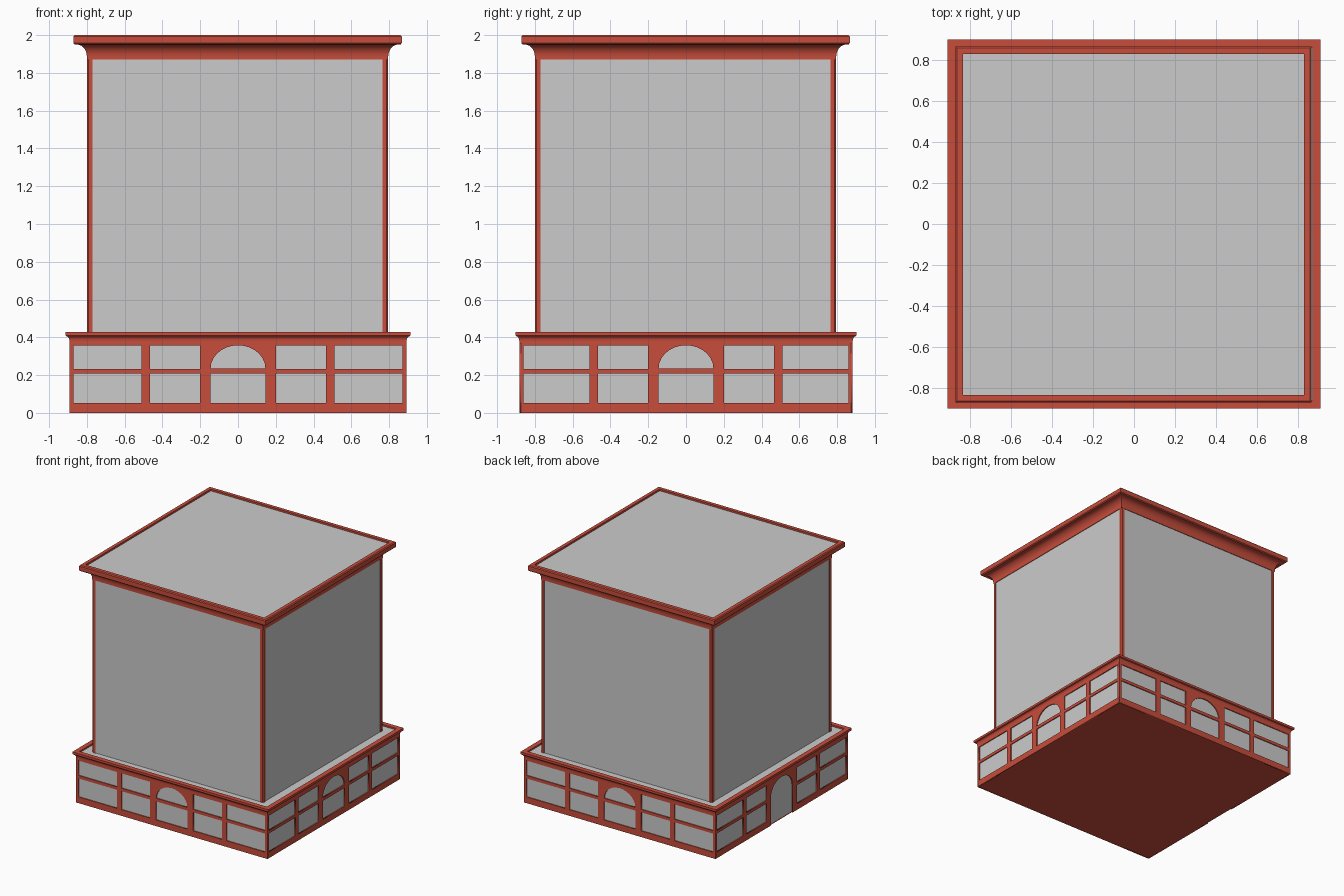
import bpy, bmesh, math
from mathutils import Matrix

if "Cube" in bpy.data.objects:
    bpy.data.objects.remove(bpy.data.objects["Cube"])

red = bpy.data.materials.new("red_trim")
red.diffuse_color = (0.58, 0.075, 0.045, 1)
red.use_nodes = True
red.node_tree.nodes["Principled BSDF"].inputs["Base Color"].default_value = red.diffuse_color

HX, HY = 0.8925, 0.8825      # half size of the ground floor
CX, T = -0.0025, 0.7975      # tower centre and half width
D = 0.008                    # depth of the trim over the grey walls


def finish(name, bm, mat=None):
    bmesh.ops.recalc_face_normals(bm, faces=bm.faces)
    me = bpy.data.meshes.new(name)
    bm.to_mesh(me)
    bm.free()
    if mat:
        me.materials.append(mat)
    me.shade_smooth()
    me.set_sharp_from_angle(angle=math.radians(30))
    ob = bpy.data.objects.new(name, me)
    bpy.context.collection.objects.link(ob)
    return ob


def box(name, hx, hy, z0, z1, c=0.0, mat=None):
    bm = bmesh.new()
    m = Matrix.Translation((c, c, (z0 + z1) / 2)) @ Matrix.Diagonal((2 * hx, 2 * hy, z1 - z0, 1))
    bmesh.ops.create_cube(bm, size=1, matrix=m)
    return finish(name, bm, mat)


def moulding(name, profile, hx, hy, c=0.0):
    """Sweep a closed (offset, z) profile round a mitred rectangle."""
    bm = bmesh.new()
    rings = [[bm.verts.new((c + sx * (hx + o), c + sy * (hy + o), z)) for o, z in profile]
             for sx, sy in ((-1, -1), (1, -1), (1, 1), (-1, 1))]
    n = len(profile)
    for i in range(4):
        a, b = rings[i], rings[(i + 1) % 4]
        for j in range(n):
            k = (j + 1) % n
            bm.faces.new((a[j], b[j], b[k], a[k]))
    return finish(name, bm, red)


def cove(w, z0, h, n=7):
    return [(w * (1 - math.cos(t)), z0 + h * math.sin(t))
            for t in (math.pi / 2 * i / n for i in range(n + 1))]


def rect(x0, x1, z0, z1):
    return [(x0, z0), (x1, z0), (x1, z1), (x0, z1)]


def arch(z0, n=14):
    pts = [(-0.145, z0), (0.145, z0)]
    return pts + [(0.145 * math.cos(math.pi * i / n), 0.235 + 0.123 * math.sin(math.pi * i / n))
                  for i in range(n + 1)][(1 if z0 == 0.235 else 0):(-1 if z0 == 0.235 else None)]


def window_frame(name, k, half, dist, door):
    """Pierced wall sheet, made as a filled flat curve with holes."""
    cu = bpy.data.curves.new(name, 'CURVE')
    cu.dimensions, cu.fill_mode, cu.extrude = '2D', 'BOTH', D / 2
    w = 0.87 if k % 2 == 0 else 0.86
    holes = []
    for z0, z1 in ((0.052, 0.208), (0.233, 0.358)):
        for a, b in ((0.2, 0.467), (0.512, w)):
            holes += [rect(a, b, z0, z1), rect(-b, -a, z0, z1)]
    outer = rect(-half, half, 0, 0.37)
    if door:
        way = arch(0.0)
        outer = [(-half, 0), way[0]] + way[2:][::-1] + [way[1]] + outer[1:]
        # doorway outline runs up the left jamb, over the arch and down the right
    else:
        holes += [rect(-0.145, 0.145, 0.052, 0.208), arch(0.235)]
    for pts in [outer] + holes:
        sp = cu.splines.new('POLY')
        sp.points.add(len(pts) - 1)
        for p, (x, y) in zip(sp.points, pts):
            p.co = (x, y, 0, 1)
        sp.use_cyclic_u = True
    cu.materials.append(red)
    ob = bpy.data.objects.new(name, cu)
    bpy.context.collection.objects.link(ob)
    ob.matrix_world = (Matrix.Rotation(k * math.pi / 2, 4, 'Z')
                       @ Matrix.Translation((0, -(dist - D / 2), 0))
                       @ Matrix.Rotation(math.pi / 2, 4, 'X'))


# Ground floor: red underside, grey core, pierced frames (tall door on the left)
box("floor_slab", HX - D, HY - D, 0, 0.01, mat=red)
box("ground_floor_core", HX - D, HY - D, 0.01, 0.415)
for k, side in enumerate(("front", "right", "back", "left")):
    even = k % 2 == 0
    window_frame(side + "_window_frame", k, HX if even else HY - D,
                 HY if even else HX, side == "left")

# Ledge moulding over the ground floor
moulding("ledge_moulding",
         [(-0.02, 0.37), (0, 0.37)] + cove(0.015, 0.38, 0.025)
         + [(0.02, 0.41), (0.02, 0.428), (-0.02, 0.428)], HX, HY)

# Tower walls and roof
box("tower_walls", T - 0.005, T - 0.005, 0.40, 1.965, c=CX)
box("roof", T + 0.038, T + 0.038, 1.96, 1.985, c=CX)

# Chamfered corner posts
for sx in (-1, 1):
    for sy in (-1, 1):
        bm = bmesh.new()
        a, b, ch = T - 0.03, T, 0.008
        pts = [(a, a), (b, a), (b, b - ch), (b - ch, b), (a, b)]
        face = bm.faces.new([bm.verts.new((CX + sx * x, CX + sy * y, 0.405)) for x, y in pts])
        ext = bmesh.ops.extrude_face_region(bm, geom=[face], use_keep_orig=True)
        bmesh.ops.translate(bm, vec=(0, 0, 1.87 - 0.405),
                            verts=[v for v in ext["geom"] if isinstance(v, bmesh.types.BMVert)])
        finish("corner_post", bm, red)

# Roof cornice with coved underside and raised rim
moulding("roof_cornice",
         [(-0.02, 1.87), (0, 1.87)] + cove(0.052, 1.885, 0.065)
         + [(0.065, 1.95), (0.072, 1.957), (0.072, 1.993), (0.065, 2.0),
            (0.036, 2.0), (0.036, 1.962), (-0.02, 1.962)], T, T, c=CX)
